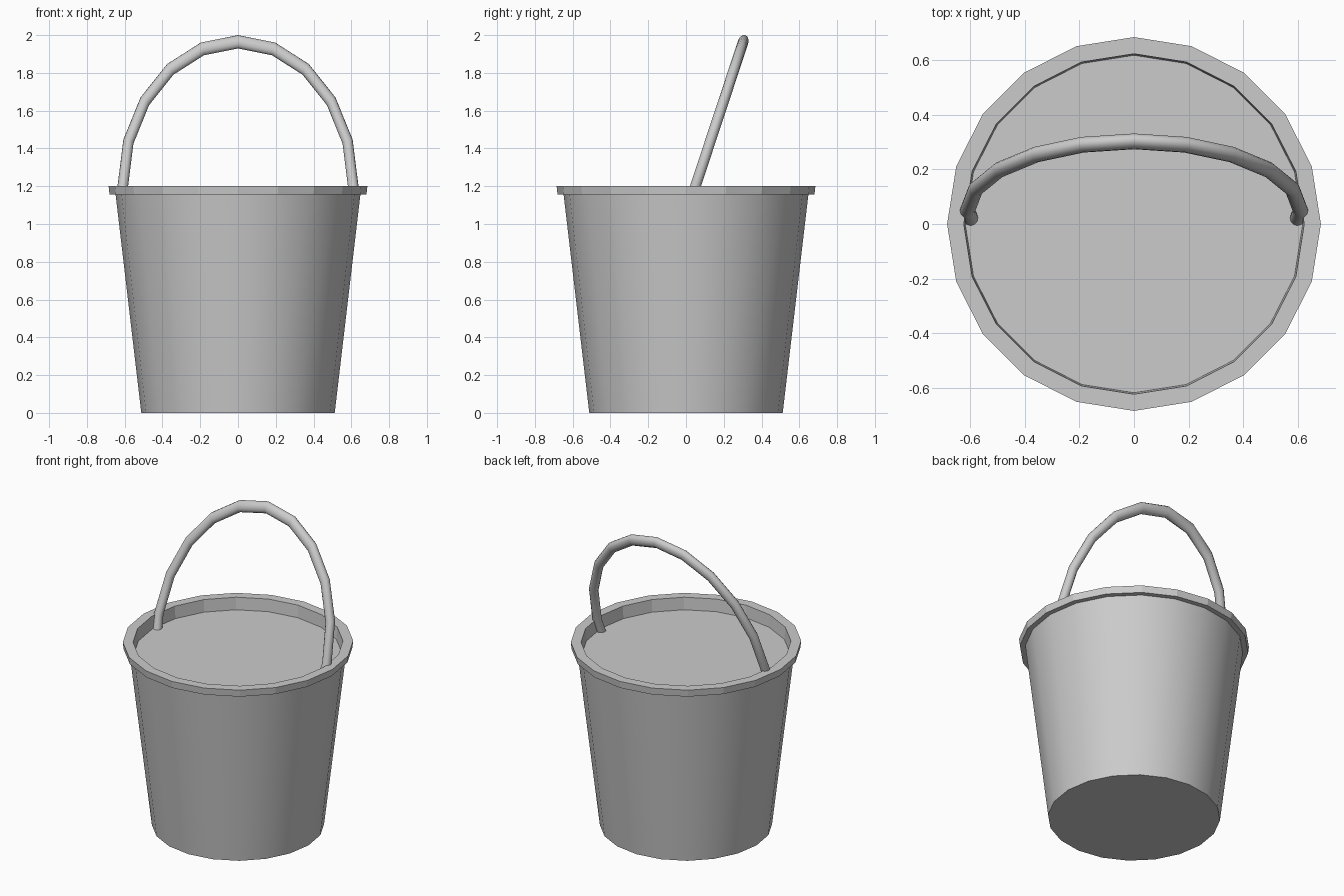
import bpy, bmesh, math
from mathutils import Matrix

if "Cube" in bpy.data.objects:
    bpy.data.objects.remove(bpy.data.objects["Cube"])

SIDES = 20


def lathe(name, profile, closed=False, cap_first=False, smooth=True):
    """Revolve (radius, z) points around z."""
    bm = bmesh.new()
    rings = []
    for r, z in profile:
        rings.append([bm.verts.new((r * math.cos(i * math.tau / SIDES),
                                    r * math.sin(i * math.tau / SIDES), z))
                      for i in range(SIDES)])
    pairs = list(zip(rings, rings[1:]))
    if closed:
        pairs.append((rings[-1], rings[0]))
    for a, b in pairs:
        for i in range(SIDES):
            j = (i + 1) % SIDES
            bm.faces.new((a[i], a[j], b[j], b[i]))
    if cap_first:
        bm.faces.new(list(reversed(rings[0])))
    finish(name, bm, smooth)


def finish(name, bm, smooth=True):
    bmesh.ops.recalc_face_normals(bm, faces=bm.faces)
    mesh = bpy.data.meshes.new(name)
    bm.to_mesh(mesh)
    bm.free()
    obj = bpy.data.objects.new(name, mesh)
    bpy.context.collection.objects.link(obj)
    if smooth:
        bpy.ops.object.select_all(action='DESELECT')
        obj.select_set(True)
        bpy.context.view_layer.objects.active = obj
        bpy.ops.object.shade_smooth_by_angle(angle=math.radians(30))
    return obj


# Tapered wall with closed bottom
lathe("pail_body", [(0.512, 0), (0.648, 1.155)], cap_first=True)

# Projecting rim with an inner lip running down to the contents
lathe("rim", [(0.648, 1.155), (0.68, 1.155), (0.685, 1.2), (0.624, 1.2), (0.618, 1.115)],
      smooth=False)

# Flat surface of the contents
bm = bmesh.new()
bmesh.ops.create_circle(bm, cap_ends=True, segments=SIDES, radius=0.619,
                        matrix=Matrix.Translation((0, 0, 1.12)))
finish("contents_surface", bm, False)

# Handle: stretched upper part of a torus, tilted back, ends sunk in the contents
bpy.ops.mesh.primitive_torus_add(major_segments=SIDES, minor_segments=12,
                                 major_radius=0.61, minor_radius=0.028)
handle = bpy.context.object
handle.name = "handle"
bm = bmesh.new()
bm.from_mesh(handle.data)
bmesh.ops.delete(bm, geom=[v for v in bm.verts if v.co.y < -0.25], context='VERTS')
bmesh.ops.holes_fill(bm, edges=[e for e in bm.edges if e.is_boundary], sides=0)
bm.transform(Matrix.Translation((0, 0.05, 1.2))
             @ Matrix.Rotation(math.radians(71.7), 4, 'X')
             @ Matrix.Diagonal((1, 1.32, 1, 1)))
bm.to_mesh(handle.data)
bm.free()
bpy.ops.object.shade_smooth_by_angle(angle=math.radians(40))
